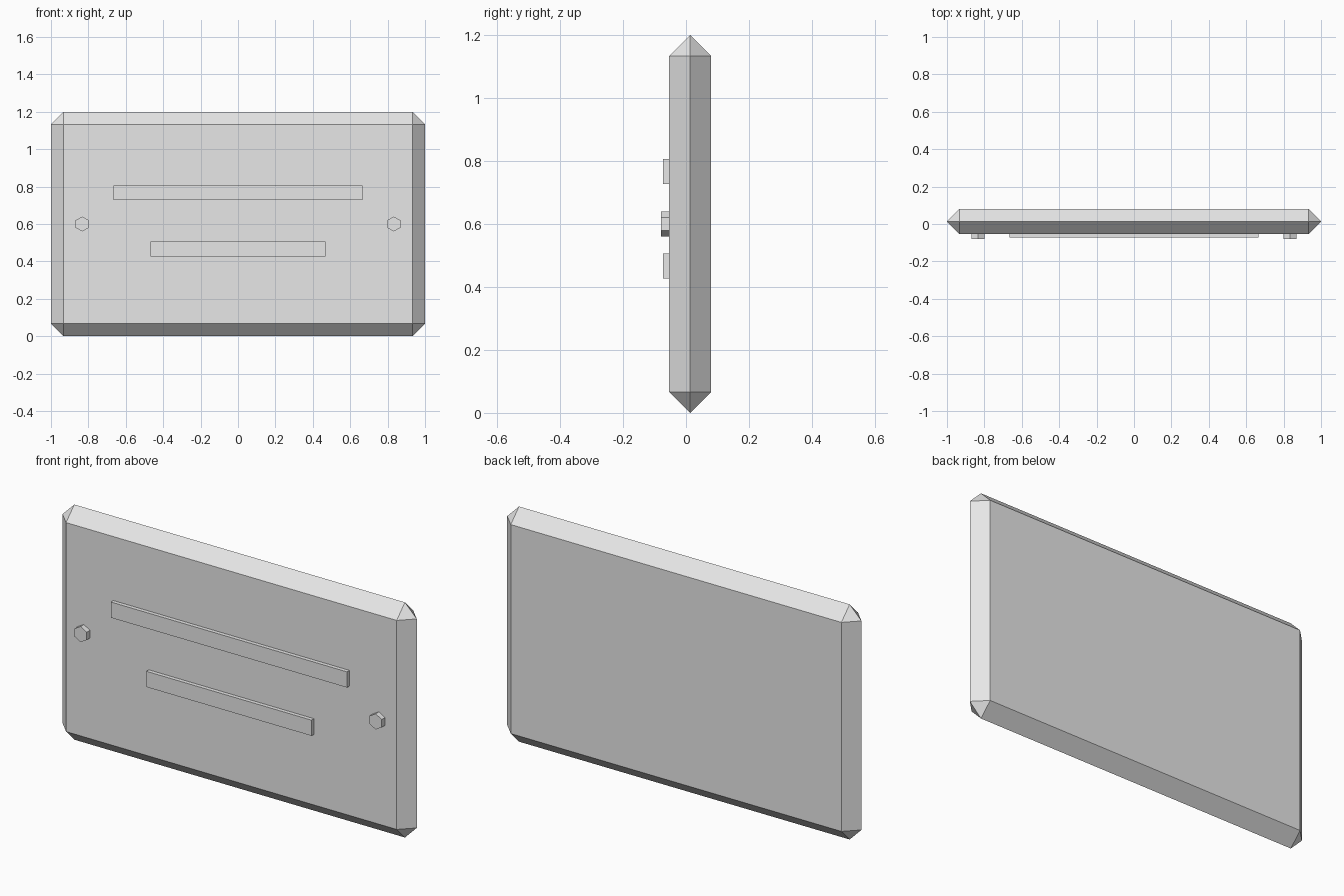
import bpy, bmesh, math
from mathutils import Matrix

if "Cube" in bpy.data.objects:
    bpy.data.objects.remove(bpy.data.objects["Cube"])

grey = bpy.data.materials.new("light_grey")
grey.diffuse_color = (0.8, 0.8, 0.8, 1)
grey.use_nodes = True
grey.node_tree.nodes["Principled BSDF"].inputs["Base Color"].default_value = grey.diffuse_color

MID_Y, CHAMFER, CENTRE_Z = 0.0133, 0.0667, 0.6
FRONT_Y = MID_Y - CHAMFER


def finish(bm, name, location):
    bmesh.ops.recalc_face_normals(bm, faces=bm.faces)
    mesh = bpy.data.meshes.new(name)
    bm.to_mesh(mesh)
    bm.free()
    mesh.materials.append(grey)
    obj = bpy.data.objects.new(name, mesh)
    obj.location = location
    bpy.context.collection.objects.link(obj)


def bar(name, width, z):
    bm = bmesh.new()
    bmesh.ops.create_cube(bm, size=1, matrix=Matrix.Diagonal((width, 0.04, 0.08, 1)))
    finish(bm, name, (0, FRONT_Y, z))


def bolt(name, x):
    bm = bmesh.new()
    # Hexagonal head with a point at the top, axis along y
    turn = Matrix.Rotation(math.pi / 2, 4, 'X')
    bmesh.ops.create_cone(bm, cap_ends=True, segments=6, radius1=0.04,
                          radius2=0.04, depth=0.0533, matrix=turn)
    if max(v.co.z for v in bm.verts) < 0.039:
        bmesh.ops.rotate(bm, verts=bm.verts, matrix=Matrix.Rotation(math.pi / 6, 3, 'Y'))
    finish(bm, name, (x, FRONT_Y, CENTRE_Z))


# Plaque slab: chamfers meet in a ridge around the rim, corners cut to triangles
bm = bmesh.new()
ix, iz, c = 1 - CHAMFER, 0.6 - CHAMFER, CHAMFER
for sx in (-1, 1):
    for sz in (-1, 1):
        for p in ((ix, -c, iz), (ix, c, iz), (1, 0, iz), (ix, 0, 0.6)):
            bm.verts.new((sx * p[0], p[1], sz * p[2]))
bmesh.ops.convex_hull(bm, input=bm.verts)
bmesh.ops.dissolve_limit(bm, angle_limit=math.radians(1), verts=bm.verts, edges=bm.edges)
finish(bm, "plaque_slab", (0, MID_Y, CENTRE_Z))

# Raised bars on the front
bar("upper_bar", 1.333, 0.767)
bar("lower_bar", 0.933, 0.467)

# Bolt heads at both ends
bolt("left_bolt", -0.833)
bolt("right_bolt", 0.833)
